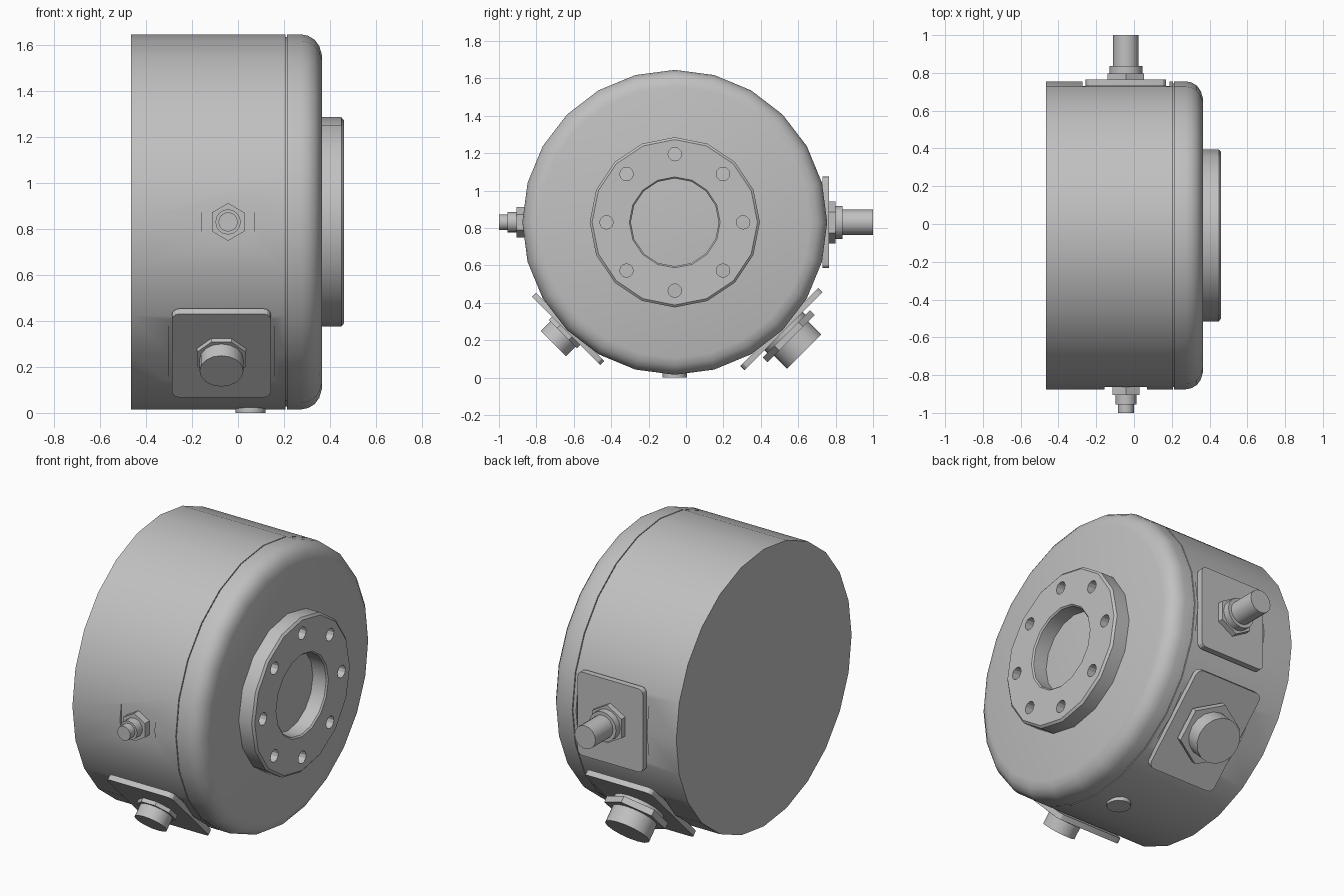
import bpy, bmesh, math
from mathutils import Matrix, Vector

if "Cube" in bpy.data.objects:
    bpy.data.objects.remove(bpy.data.objects["Cube"])

CY, CZ, R = -0.06, 0.83, 0.815      # drum axis position and radius

grey = bpy.data.materials.new("cast grey")
grey.diffuse_color = (0.53, 0.53, 0.53, 1)
grey.use_nodes = True
grey.node_tree.nodes["Principled BSDF"].inputs["Base Color"].default_value = grey.diffuse_color


def frame(origin, z_dir, x_dir):
    z, x = Vector(z_dir).normalized(), Vector(x_dir).normalized()
    y = z.cross(x)
    m = Matrix((x, y, z)).transposed().to_4x4()
    m.translation = origin
    return m


def radial(angle, x):
    """Frame on the drum axis whose local z points outward at the angle (0 = +y, 90 = up)."""
    a = math.radians(angle)
    return frame((x, CY, CZ), (0, math.cos(a), math.sin(a)), (1, 0, 0))


AXIAL = frame((0, CY, CZ), (1, 0, 0), (0, 0, 1))   # local z along the drum axis


def finish(name, bm, matrix):
    bmesh.ops.recalc_face_normals(bm, faces=bm.faces)
    bm.transform(matrix)
    mesh = bpy.data.meshes.new(name)
    bm.to_mesh(mesh)
    bm.free()
    mesh.materials.append(grey)
    ob = bpy.data.objects.new(name, mesh)
    bpy.context.collection.objects.link(ob)
    return ob


def add_lathe(bm, profile, sides, phase=0, ring=False, offset=(0, 0)):
    """Turn (height, radius) points round local z, closed as a ring or capped."""
    rows = []
    for h, r in profile:
        rows.append([bm.verts.new((offset[0] + r * math.cos(phase + math.tau * i / sides),
                                   offset[1] + r * math.sin(phase + math.tau * i / sides), h))
                     for i in range(sides)])
    pairs = list(zip(rows, rows[1:]))
    if ring:
        pairs.append((rows[-1], rows[0]))
    else:
        bm.faces.new(rows[0][::-1])
        bm.faces.new(rows[-1])
    for a, b in pairs:
        for i in range(sides):
            j = (i + 1) % sides
            bm.faces.new((a[i], a[j], b[j], b[i]))


def lathe(name, profile, sides, matrix, phase=0, ring=False):
    bm = bmesh.new()
    add_lathe(bm, profile, sides, phase, ring)
    return finish(name, bm, matrix)


def box(name, size, z0, z1, matrix, corner=0):
    """Box between two local heights, with optional rounded upright corners."""
    bm = bmesh.new()
    bmesh.ops.create_cube(bm, size=1)
    for v in bm.verts:
        v.co = (v.co.x * size[0], v.co.y * size[1], z1 if v.co.z > 0 else z0)
    if corner:
        edges = [e for e in bm.edges
                 if abs(e.verts[0].co.z - e.verts[1].co.z) > (z1 - z0) / 2]
        bmesh.ops.bevel(bm, geom=edges, offset=corner, segments=3, profile=0.5, affect='EDGES')
    return finish(name, bm, matrix)


def cut(target, cutter):
    mod = target.modifiers.new("cut", 'BOOLEAN')
    mod.operation, mod.solver, mod.object = 'DIFFERENCE', 'EXACT', cutter
    bpy.context.view_layer.objects.active = target
    bpy.ops.object.modifier_apply(modifier=mod.name)
    bpy.data.objects.remove(cutter)


# Drum body with flats for the connectors
body = lathe("drum_body", [(-0.465, R), (0.207, R)], 24, AXIAL)
for angle, x, width, length, depth in ((0, -0.043, 0.46, 0.56, 0.79),
                                       (225, -0.072, 0.46, 0.60, 0.79),
                                       (315, -0.06, 0.47, 0.64, 0.79),
                                       (180, -0.043, 0.225, 0.22, 0.803)):
    cut(body, box("flat_cutter", (width, length), depth, 1.0, radial(angle, x)))

# Rounded front cover, with a narrow seam to the body
lathe("seam", [(0.20, R - 0.012), (0.22, R - 0.012)], 24, AXIAL)
lathe("front_cover", [(0.212, R), (0.275, R), (0.305, 0.809), (0.333, 0.792),
                      (0.353, 0.765), (0.365, 0.725)], 24, AXIAL)

# Mounting flange with a ring of bolt holes
flange = lathe("mounting_flange", [(0.36, 0.235), (0.452, 0.235), (0.46, 0.243),
                                   (0.46, 0.442), (0.449, 0.455), (0.36, 0.455)],
               16, AXIAL, ring=True)
bm = bmesh.new()
for i in range(8):
    a = math.tau * i / 8
    add_lathe(bm, [(0.33, 0.036), (0.5, 0.036)], 12,
              offset=(0.365 * math.cos(a), 0.365 * math.sin(a)))
cut(flange, finish("bolt_hole_cutter", bm, AXIAL))

# Rear cable outlet: plate, hex nut, collar and rod
m = radial(0, -0.043)
box("rear_plate", (0.425, 0.49), 0.79, 0.825, m, 0.03)
lathe("rear_nut", [(0.82, 0.112), (0.858, 0.112)], 6, m, math.pi / 2)
lathe("rear_collar", [(0.855, 0.088), (0.897, 0.088)], 16, m)
lathe("rear_rod", [(0.89, 0.068), (1.06, 0.068)], 16, m)

# Small front fitting
m = radial(180, -0.043)
lathe("front_nut", [(0.80, 0.082), (0.845, 0.082)], 6, m, math.pi / 2)
lathe("front_collar", [(0.84, 0.055), (0.895, 0.055)], 16, m)
lathe("front_tip", [(0.89, 0.042), (0.94, 0.042)], 16, m)

# Lower front connector
m = radial(225, -0.072)
box("lower_front_plate", (0.43, 0.515), 0.79, 0.822, m, 0.035)
lathe("lower_front_nut", [(0.82, 0.115), (0.845, 0.115)], 8, m, math.pi / 8)
lathe("lower_front_plug", [(0.84, 0.095), (0.917, 0.095)], 16, m)

# Lower rear connector
m = radial(315, -0.06)
box("lower_rear_plate", (0.44, 0.59), 0.79, 0.822, m, 0.035)
lathe("lower_rear_collar", [(0.82, 0.145), (0.845, 0.145)], 16, m)
lathe("lower_rear_nut", [(0.843, 0.178), (0.88, 0.178)], 6, m, math.pi / 2)
lathe("lower_rear_plug", [(0.875, 0.13), (0.977, 0.13)], 16, m)

# Round drain plug underneath
lathe("drain_plug", [(0.79, 0.065), (0.83, 0.065)], 16, radial(270, 0.055))

# Smooth shading with crisp edges
bpy.ops.object.select_all(action='DESELECT')
for ob in bpy.context.collection.objects:
    ob.select_set(True)
    bpy.context.view_layer.objects.active = ob
bpy.ops.object.shade_smooth_by_angle(angle=math.radians(28))
